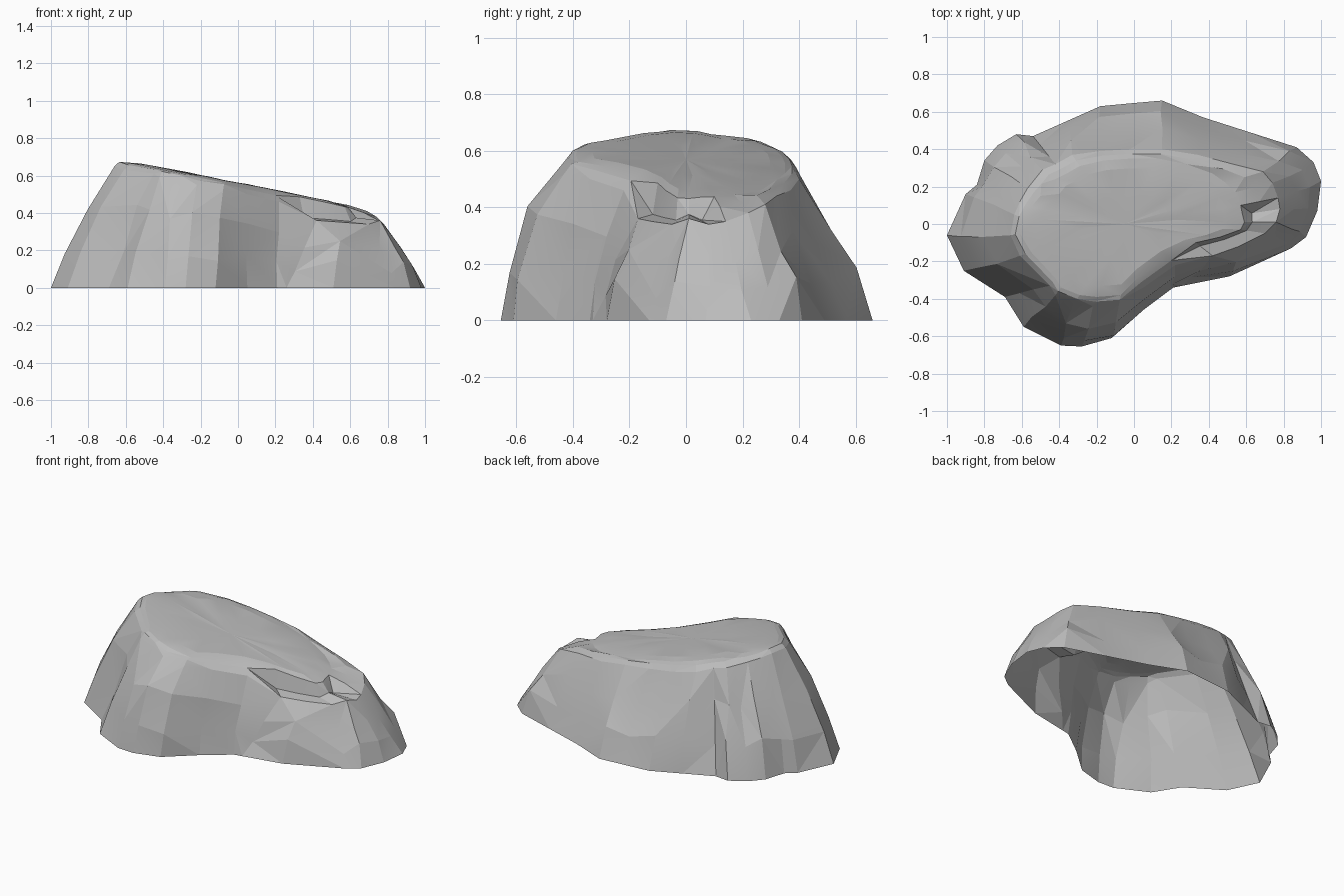
import bpy, bmesh, math, random
from mathutils import Vector

random.seed(4)
if "Cube" in bpy.data.objects:
    bpy.data.objects.remove(bpy.data.objects["Cube"], do_unlink=True)

# Ground outline, anticlockwise from the low end of the rock
ground = [(1, .23), (.96, .33), (.87, .41), (.62, .49), (.37, .57), (.15, .66),
          (-.02, .645), (-.18, .63), (-.36, .55), (-.54, .47), (-.63, .48),
          (-.73, .42), (-.8, .34), (-.84, .21), (-.9, .16), (-1, -.06),
          (-.91, -.25), (-.69, -.39), (-.59, -.55), (-.39, -.65), (-.28, -.655),
          (-.12, -.61), (.05, -.46), (.21, -.34), (.26, -.33), (.51, -.28),
          (.84, -.13), (.92, -.07), (.98, .07)]

# Shoulder where the steep wall ends, including the ledge at the low end
shoulder = [(.77, .14, .35), (.74, .22, .38), (.69, .28, .41), (.53, .32, .44),
            (.34, .37, .46), (.15, .4, .5), (-.02, .4, .52), (-.18, .39, .54),
            (-.33, .37, .57), (-.42, .32, .6), (-.49, .29, .61), (-.53, .24, .62),
            (-.57, .19, .63), (-.61, .12, .64), (-.64, .05, .65), (-.66, -.06, .65),
            (-.61, -.17, .63), (-.45, -.33, .61), (-.42, -.38, .59), (-.32, -.42, .57),
            (-.22, -.44, .55), (-.08, -.43, .52), (.05, -.34, .5), (.22, -.22, .46),
            (.42, -.17, .36), (.56, -.12, .35), (.7, -.05, .34), (.76, .01, .36),
            (.78, .08, .34)]

# Edge of the sloping plateau
rim = [(.57, .1), (.54, .17), (.49, .22), (.42, .27), (.28, .32), (.13, .35),
       (-.02, .35), (-.16, .34), (-.29, .31), (-.36, .27), (-.42, .24), (-.46, .19),
       (-.5, .15), (-.55, .09), (-.59, .03), (-.61, -.05), (-.55, -.15), (-.42, -.29),
       (-.39, -.34), (-.29, -.38), (-.2, -.39), (-.07, -.38), (.03, -.28), (.18, -.17),
       (.33, -.1), (.46, -.07), (.57, -.03), (.59, .01), (.58, .05)]

count = len(ground)
creases = {9, 17, 18}
ledge = range(24, count)


def plateau_height(x):
    """Height of the tilted plateau."""
    return .56 - .2 * x


def wall_point(i, t):
    """Point on the rounded wall, from the ground to the shoulder."""
    low, high = Vector((*ground[i], 0)), Vector(shoulder[i])
    outward = low - high
    outward.z = 0
    outward.normalize()
    if i in creases:
        bulge = 0
    elif low.x < .05 and low.y < .25:
        bulge = .05
    else:
        bulge = .022
    along = Vector((-outward.y, outward.x, 0))
    point = low.lerp(high, t) + outward * bulge * math.sin(math.pi * t)
    point += outward * random.uniform(-.012, .012) + along * random.uniform(-.012, .012)
    point.z += random.uniform(-.035, .035)
    return point


def inner_ring(scale, lift):
    """Rim outline shrunk towards the plateau's middle."""
    ring = []
    for x, y in rim:
        x, y = (x + .05) * scale - .05, y * scale
        ring.append(Vector((x, y, plateau_height(x) + lift + random.uniform(-.003, .003))))
    return ring


def brow_point(i, edge):
    """Rounded brow above the wall, or the foot of the step behind the ledge."""
    high = Vector(shoulder[i])
    if i in ledge:
        foot = high.lerp(edge, .75)
        foot.z = high.z + .015
        return foot
    return high.lerp(edge, .5) + Vector((0, 0, random.uniform(.004, .014)))


# Stack the rings of the rock shell, which is open underneath
rings = [[Vector((x, y, 0)) for x, y in ground]]
rings += [[wall_point(i, t) for i in range(count)] for t in (.33, .68)]
rings.append([Vector(p) for p in shoulder])
edge_ring = inner_ring(1, -.01)
rings.append([brow_point(i, edge_ring[i]) for i in range(count)])
rings += [edge_ring, inner_ring(.85, 0), inner_ring(.45, .002)]

bm = bmesh.new()
loops = [[bm.verts.new(p) for p in ring] for ring in rings]
for lower, upper in zip(loops, loops[1:]):
    for i in range(count):
        j = (i + 1) % count
        quad = (lower[i], lower[j], upper[j], upper[i])
        # Alternate the diagonals at random for a chipped look
        shift = random.randint(0, 1)
        a, b, c, d = quad[shift:] + quad[:shift]
        bm.faces.new((a, b, c))
        bm.faces.new((a, c, d))
middle = bm.verts.new((-.05, 0, plateau_height(-.05)))
for i in range(count):
    bm.faces.new((loops[-1][i], loops[-1][(i + 1) % count], middle))

mesh = bpy.data.meshes.new("rock")
bm.to_mesh(mesh)
bm.free()
rock = bpy.data.objects.new("rock", mesh)
bpy.context.collection.objects.link(rock)

# Plain grey stone
stone = bpy.data.materials.new("grey stone")
stone.use_nodes = True
colour = (.5, .5, .5, 1)
stone.diffuse_color = colour
stone.node_tree.nodes["Principled BSDF"].inputs["Base Color"].default_value = colour
mesh.materials.append(stone)

bpy.context.view_layer.objects.active = rock
rock.select_set(True)
bpy.ops.object.shade_smooth_by_angle(angle=math.radians(9))
